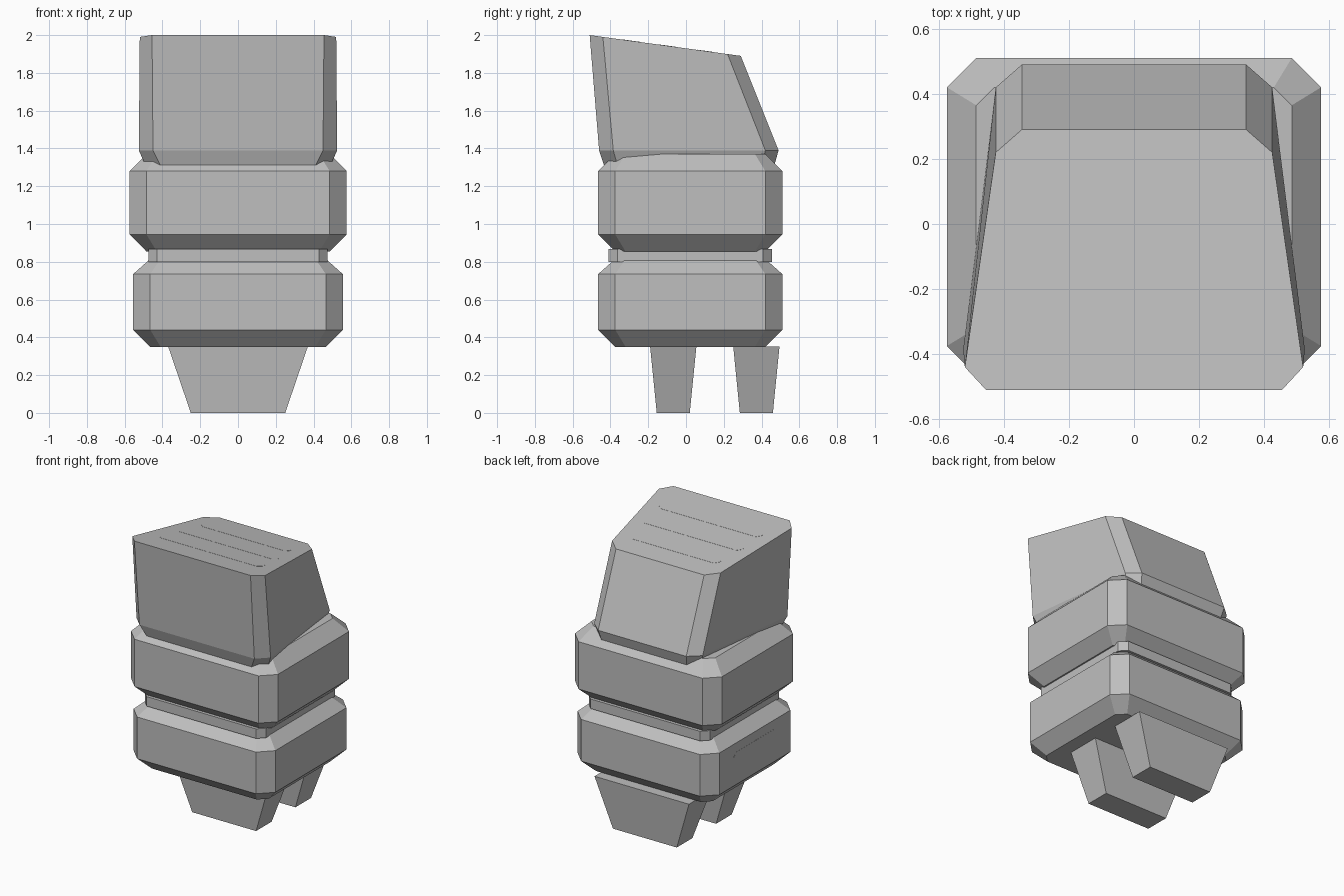
import bpy, bmesh

if "Cube" in bpy.data.objects:
    bpy.data.objects.remove(bpy.data.objects["Cube"])

grey = bpy.data.materials.new("plain grey")
grey.diffuse_color = (0.52, 0.52, 0.52, 1)
grey.use_nodes = True
grey.node_tree.nodes["Principled BSDF"].inputs["Base Color"].default_value = grey.diffuse_color


def loft(name, rings):
    """Skin a stack of equal-length rings and cap both ends."""
    bm = bmesh.new()
    loops = [[bm.verts.new(p) for p in ring] for ring in rings]
    n = len(loops[0])
    for a, b in zip(loops, loops[1:]):
        for i in range(n):
            j = (i + 1) % n
            bm.faces.new((a[i], a[j], b[j], b[i]))
    bm.faces.new(loops[0][::-1])
    bm.faces.new(loops[-1])
    bmesh.ops.recalc_face_normals(bm, faces=bm.faces)
    mesh = bpy.data.meshes.new(name)
    bm.to_mesh(mesh)
    bm.free()
    mesh.materials.append(grey)
    obj = bpy.data.objects.new(name, mesh)
    bpy.context.collection.objects.link(obj)
    return obj


def mirrored(half):
    """Complete a right-hand outline (front to back) with its left side."""
    return half + [(-x, y, z) for x, y, z in reversed(half)]


def octagon(x, y0, y1, c, z):
    return mirrored([(x - c, y0, z), (x, y0 + c, z), (x, y1 - c, z), (x - c, y1, z)])


def band(name, x, y0, y1, z0, z1, z2, z3, inset=0.09):
    """Octagonal block with bevelled top and bottom rims."""
    narrow = (x - inset, y0 + inset, y1 - inset, 0.055)
    wide = (x, y0, y1, 0.09)
    return loft(name, [octagon(*narrow, z0), octagon(*wide, z1),
                       octagon(*wide, z2), octagon(*narrow, z3)])


# Stacked body bands with the thin collar between them
band("lower_band", 0.555, -0.465, 0.51, 0.35, 0.44, 0.735, 0.815)
band("upper_band", 0.575, -0.465, 0.51, 0.855, 0.945, 1.28, 1.37)
loft("collar", [octagon(0.475, -0.41, 0.455, 0.047, z) for z in (0.80, 0.868)])


# Wedge head with a sloping top
def top_z(y):
    return 2.0 - 0.1375 * (y + 0.51)


head_base = [(0.405, -0.43, 1.30), (0.485, -0.36, 1.30), (0.40, 0.40, 1.30), (0.33, 0.465, 1.30)]
head_waist = [(0.45, -0.46, 1.39), (0.525, -0.385, 1.39), (0.425, 0.42, 1.39), (0.345, 0.49, 1.39)]
head_top = [(x, y, top_z(y)) for x, y in
            ((0.455, -0.51), (0.52, -0.44), (0.425, 0.22), (0.345, 0.29))]
loft("head", [mirrored(h) for h in (head_base, head_waist, head_top)])


# Flush slot plates on the head and on the left of the lower band
def slot_outline(u, v, c=0.027):
    return [(u - c, -v), (u, c - v), (u, v - c), (u - c, v),
            (c - u, v), (-u, v - c), (-u, c - v), (c - u, -v)]


for k, (half, cy) in enumerate(((0.345, 0.10), (0.387, -0.095), (0.402, -0.288))):
    loft(f"head_slot_{k + 1}", [[(a, cy + b, top_z(cy + b) + d) for a, b in slot_outline(half, 0.043)]
                                for d in (-0.003, 0.001)])
loft("side_slot", [[(x, 0.025 + a, 0.615 + b) for a, b in slot_outline(0.235, 0.055)]
                   for x in (-0.552, -0.556)])

# Two tapered prongs underneath
for name, y0, y1 in (("front_prong", -0.155, 0.02), ("back_prong", 0.285, 0.46)):
    loft(name, [mirrored([(x, y0 - g, z), (x, y1 + g, z)])
                for x, g, z in ((0.25, 0.0, 0.0), (0.37, 0.035, 0.352))])
